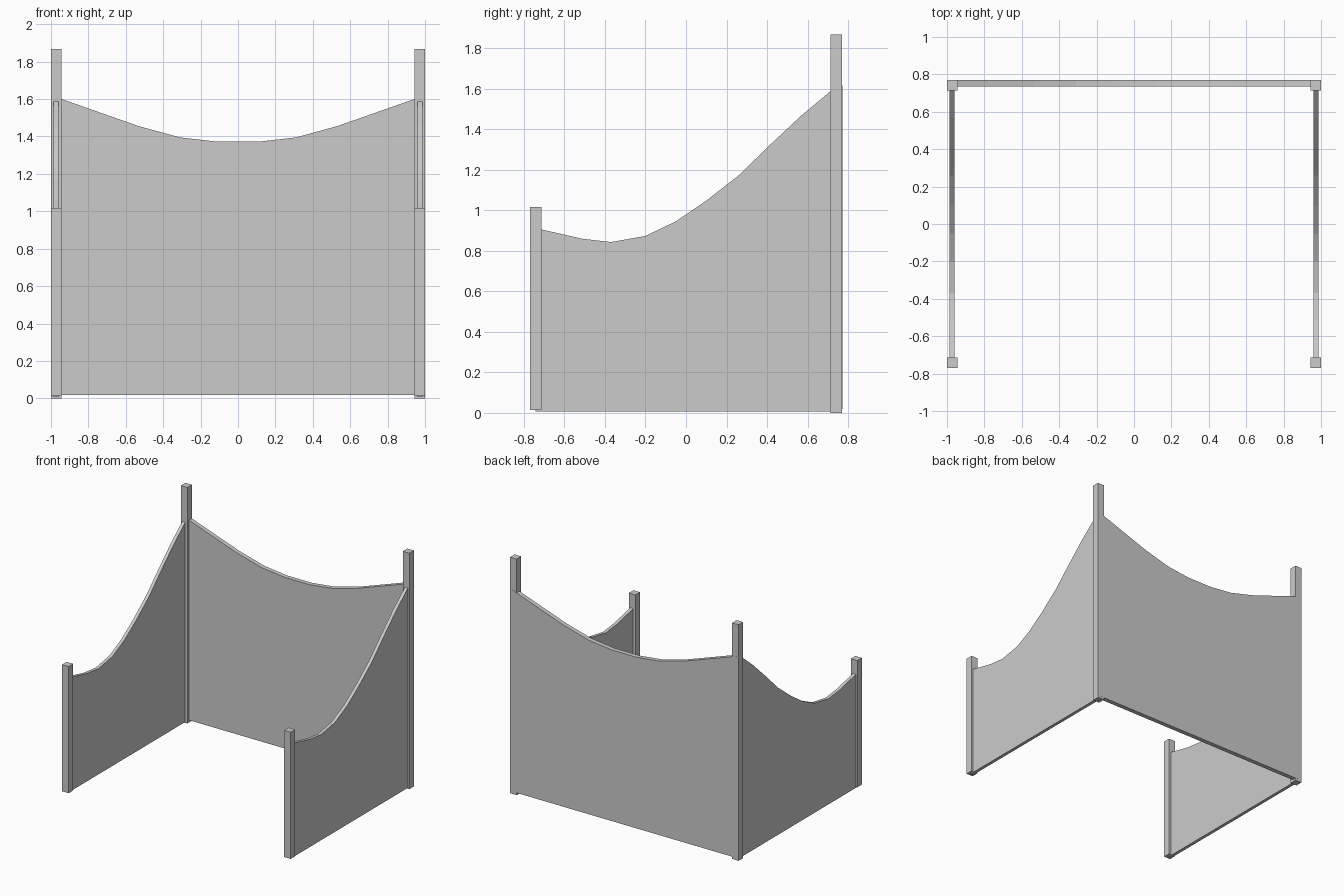
import bpy

if "Cube" in bpy.data.objects:
    bpy.data.objects.remove(bpy.data.objects["Cube"])


def box(name, x0, x1, y0, y1, z0, z1):
    mesh = bpy.data.meshes.new(name)
    v = [(x, y, z) for z in (z0, z1) for x, y in ((x0, y0), (x1, y0), (x1, y1), (x0, y1))]
    f = [(3, 2, 1, 0), (4, 5, 6, 7)] + [(i, (i + 1) % 4, (i + 1) % 4 + 4, i + 4) for i in range(4)]
    mesh.from_pydata(v, [], f)
    ob = bpy.data.objects.new(name, mesh)
    bpy.context.collection.objects.link(ob)
    return ob


def panel(name, top, bottom, place, d0, d1):
    """Slab under a top curve of (u, z) points, between depths d0 and d1."""
    outline = [(top[0][0], bottom), (top[-1][0], bottom)] + top[::-1]
    n = len(outline)
    v = [place(u, d, z) for d in (d0, d1) for u, z in outline]
    f = [tuple(range(n)), tuple(range(2 * n - 1, n - 1, -1))]
    f += [((i + 1) % n, i, i + n, (i + 1) % n + n) for i in range(n)]
    mesh = bpy.data.meshes.new(name)
    mesh.from_pydata(v, [], f)
    ob = bpy.data.objects.new(name, mesh)
    bpy.context.collection.objects.link(ob)
    return ob


def mirror_x(ob):
    ob.modifiers.new("mirror", 'MIRROR').use_axis[0] = True


# Corner posts, tall at the back and short at the front
mirror_x(box("back_posts", 0.943, 1.0, 0.713, 0.77, 0.0, 1.867))
mirror_x(box("front_posts", 0.943, 1.0, -0.77, -0.713, 0.015, 1.017))

# Side panels with a sweeping top edge
side_top = [(-0.742, 0.912), (-0.713, 0.905), (-0.51, 0.859), (-0.37, 0.843), (-0.2, 0.873),
            (-0.05, 0.945), (0.1, 1.047), (0.26, 1.172), (0.41, 1.318), (0.57, 1.468),
            (0.713, 1.587), (0.742, 1.61)]
mirror_x(panel("side_panels", side_top, 0.007, lambda u, d, z: (d, u, z), 0.961, 0.987))

# Back panel with a sagging top edge
half = [(0.11, 1.372), (0.31, 1.395), (0.53, 1.455), (0.943, 1.6), (0.985, 1.615)]
back_top = [(-x, z) for x, z in half[::-1]] + half
panel("back_panel", back_top, 0.018, lambda u, d, z: (u, d, z), 0.771, 0.735)

# Consistent outward normals
import bmesh
for ob in bpy.context.collection.objects:
    bm = bmesh.new()
    bm.from_mesh(ob.data)
    bmesh.ops.recalc_face_normals(bm, faces=bm.faces)
    bm.to_mesh(ob.data)
    bm.free()
